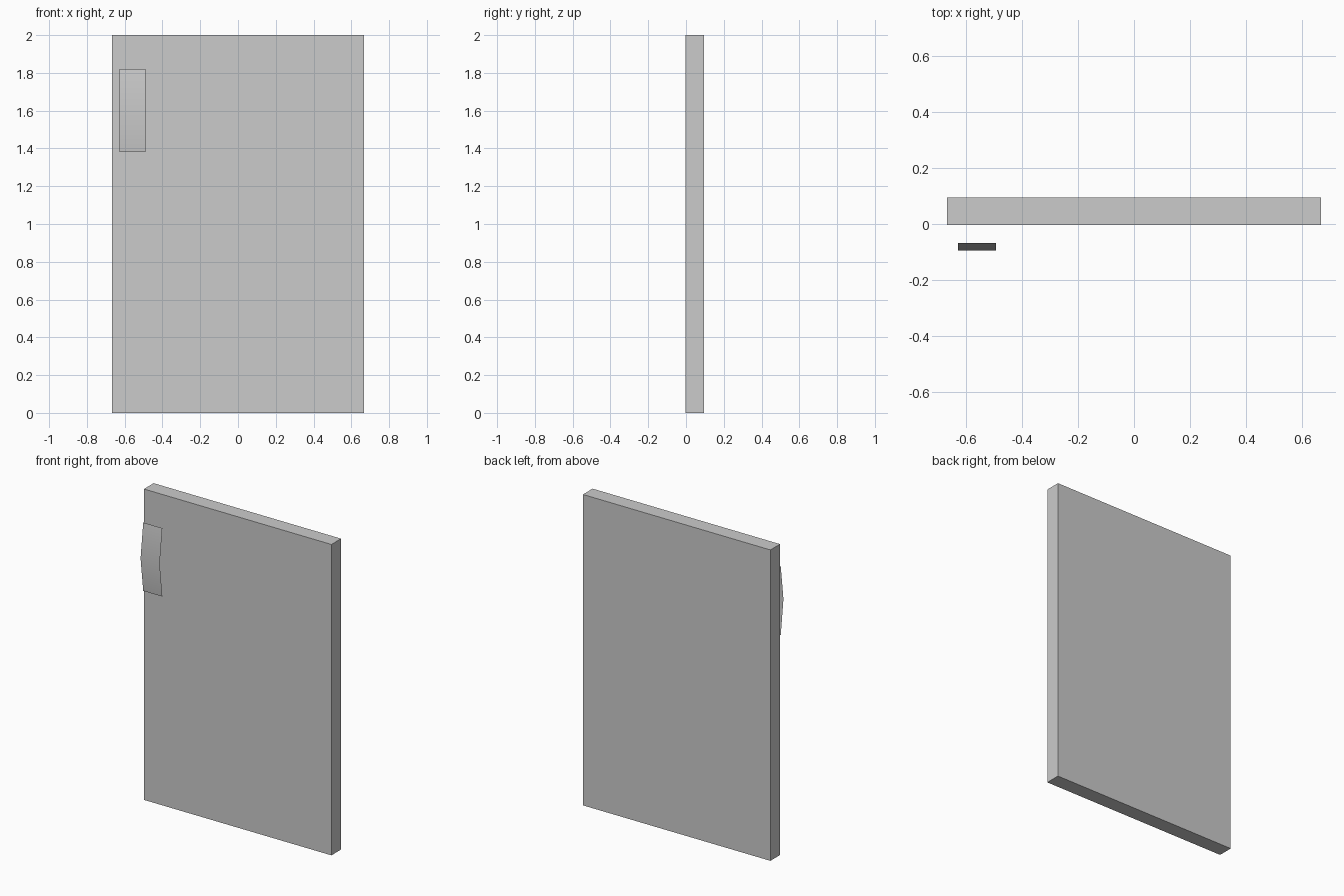
import bpy
import bmesh

if "Cube" in bpy.data.objects:
    bpy.data.objects.remove(bpy.data.objects["Cube"])


def finish(bm, name):
    mesh = bpy.data.meshes.new(name)
    bm.to_mesh(mesh)
    bm.free()
    obj = bpy.data.objects.new(name, mesh)
    bpy.context.collection.objects.link(obj)
    return obj


# Door panel: a plain flat slab
W, FRONT, BACK, H = 1.334, -0.003, 0.095, 2.0
bm = bmesh.new()
bmesh.ops.create_cube(bm, size=1)
bmesh.ops.scale(bm, vec=(W, BACK - FRONT, H), verts=bm.verts)
bmesh.ops.translate(bm, vec=(0, (FRONT + BACK) / 2, H / 2), verts=bm.verts)
finish(bm, "door_panel")

# Handle: a thin sheet, bowed outwards, floating in front of the panel
X0, X1 = -0.627, -0.491
profile = [(-0.068, 1.38), (-0.095, 1.60), (-0.068, 1.82)]
bm = bmesh.new()
rows = [[bm.verts.new((x, y, z)) for x in (X0, X1)] for y, z in profile]
for (a, b), (c, d) in zip(rows, rows[1:]):
    bm.faces.new((a, b, d, c)).smooth = True
finish(bm, "door_handle")
